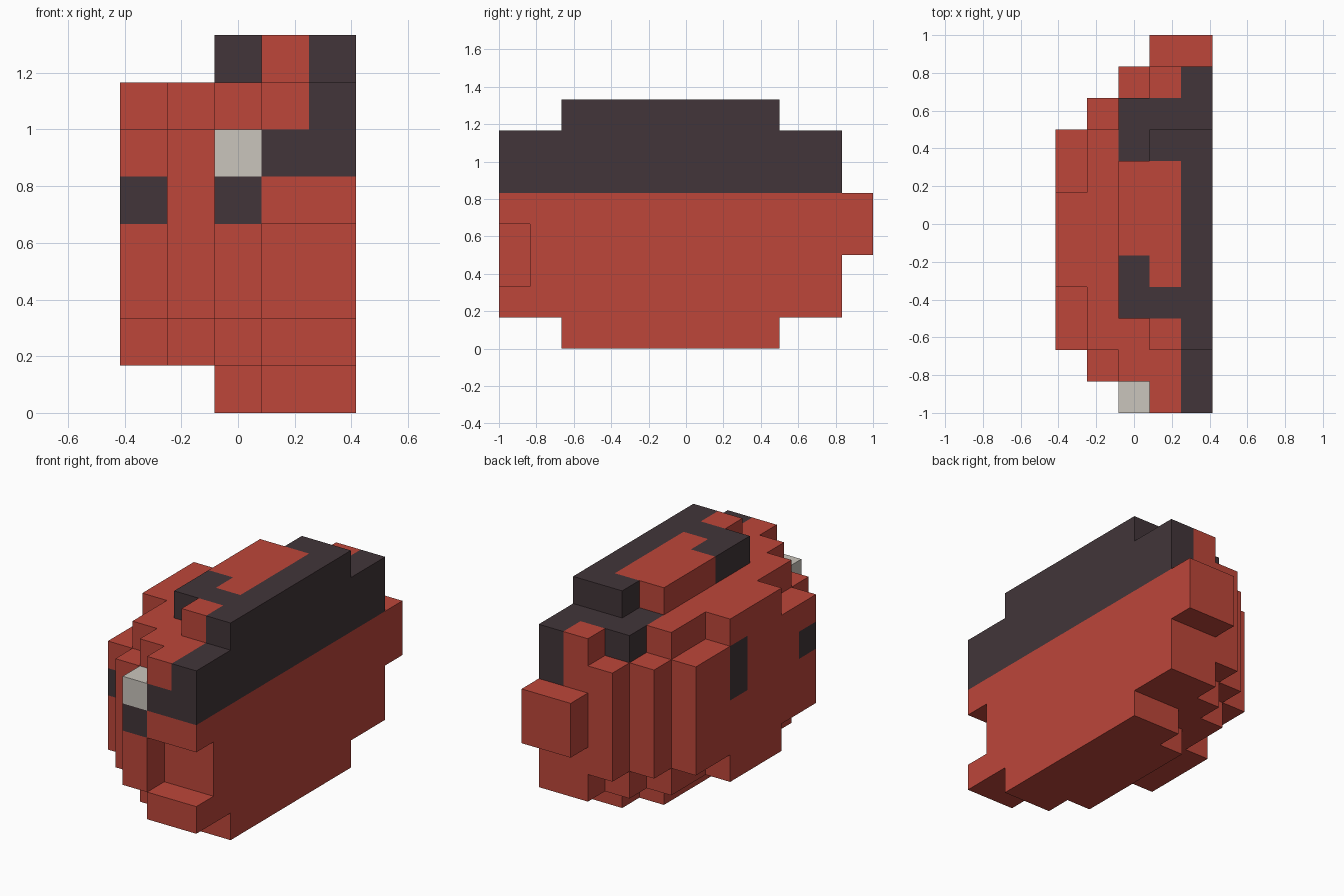
import bpy, bmesh
from itertools import product
from mathutils import Vector

cube = bpy.data.objects.get("Cube")
if cube:
    bpy.data.objects.remove(cube, do_unlink=True)

U = 1 / 6                                # edge of one block
ORIGIN = Vector((-2.5 * U, -6 * U, 0))   # corner of block (0, 0, 0)


def make_material(name, rgb):
    mat = bpy.data.materials.new(name)
    mat.use_nodes = True
    mat.diffuse_color = (*rgb, 1)
    mat.node_tree.nodes["Principled BSDF"].inputs["Base Color"].default_value = (*rgb, 1)
    return mat


RED, DARK, PALE = range(3)
MATERIALS = [make_material("brick red", (0.51, 0.061, 0.042)),
             make_material("dark plum", (0.054, 0.036, 0.041)),
             make_material("pale grey", (0.59, 0.56, 0.505))]


def box(xs, ys, zs):
    """Blocks in inclusive ranges, given as (first, last)."""
    return set(product(*(range(a, b + 1) for a, b in (xs, ys, zs))))


# Rounded half body, one slab of blocks after another from the cut face outward
body = box((3, 4), (0, 10), (1, 6)) | box((3, 4), (2, 8), (0, 7))
body |= box((2, 2), (0, 10), (2, 5)) | box((2, 2), (1, 9), (1, 6)) | box((2, 2), (3, 7), (0, 7))
body |= box((1, 1), (1, 9), (2, 5)) | box((1, 1), (2, 8), (1, 6))
body |= box((0, 0), (2, 8), (2, 5)) | box((0, 0), (4, 6), (1, 6))

# Open mouth, tail and eye
body -= box((3, 4), (0, 0), (2, 3))
tail = box((3, 4), (11, 11), (3, 4))
eye = box((2, 2), (0, 0), (5, 5))
body -= eye
solid = body | tail | eye

# Dark markings
dark = box((4, 4), (0, 10), (5, 7))       # stripe along the back
dark |= box((3, 3), (0, 0), (5, 5))       # brow
dark |= box((2, 2), (0, 0), (4, 4))       # pupil
dark |= box((2, 2), (3, 4), (7, 7)) | box((3, 3), (3, 3), (7, 7))   # front hook
dark |= box((2, 3), (8, 9), (6, 7))       # rear patch
dark |= box((0, 0), (2, 2), (4, 4)) | box((0, 0), (6, 6), (4, 5))   # flank spots


def skin(name, cells, colour_of):
    """Mesh the outer faces of a group of blocks."""
    bm = bmesh.new()
    for cell in sorted(cells):
        for axis, side in product(range(3), (-1, 1)):
            step = [0, 0, 0]
            step[axis] = side
            if tuple(c + s for c, s in zip(cell, step)) in solid:
                continue
            n = Vector(step)
            u = Vector([i == (axis + 1) % 3 for i in range(3)])
            v = n.cross(u)
            mid = Vector(cell) + Vector((0.5, 0.5, 0.5)) + n / 2
            corners = [mid + (u * a + v * b) / 2 for a, b in ((-1, -1), (1, -1), (1, 1), (-1, 1))]
            face = bm.faces.new([bm.verts.new(ORIGIN + p * U) for p in corners])
            face.material_index = colour_of(cell)
    bmesh.ops.remove_doubles(bm, verts=bm.verts, dist=0.001)
    bmesh.ops.dissolve_limit(bm, angle_limit=0.01, verts=bm.verts, edges=bm.edges,
                             delimit={'MATERIAL'})
    mesh = bpy.data.meshes.new(name)
    bm.to_mesh(mesh)
    bm.free()
    for mat in MATERIALS:
        mesh.materials.append(mat)
    obj = bpy.data.objects.new(name, mesh)
    bpy.context.collection.objects.link(obj)
    return obj


skin("body", body, lambda c: DARK if c in dark else RED)
skin("tail", tail, lambda c: RED)
skin("eye", eye, lambda c: PALE)
